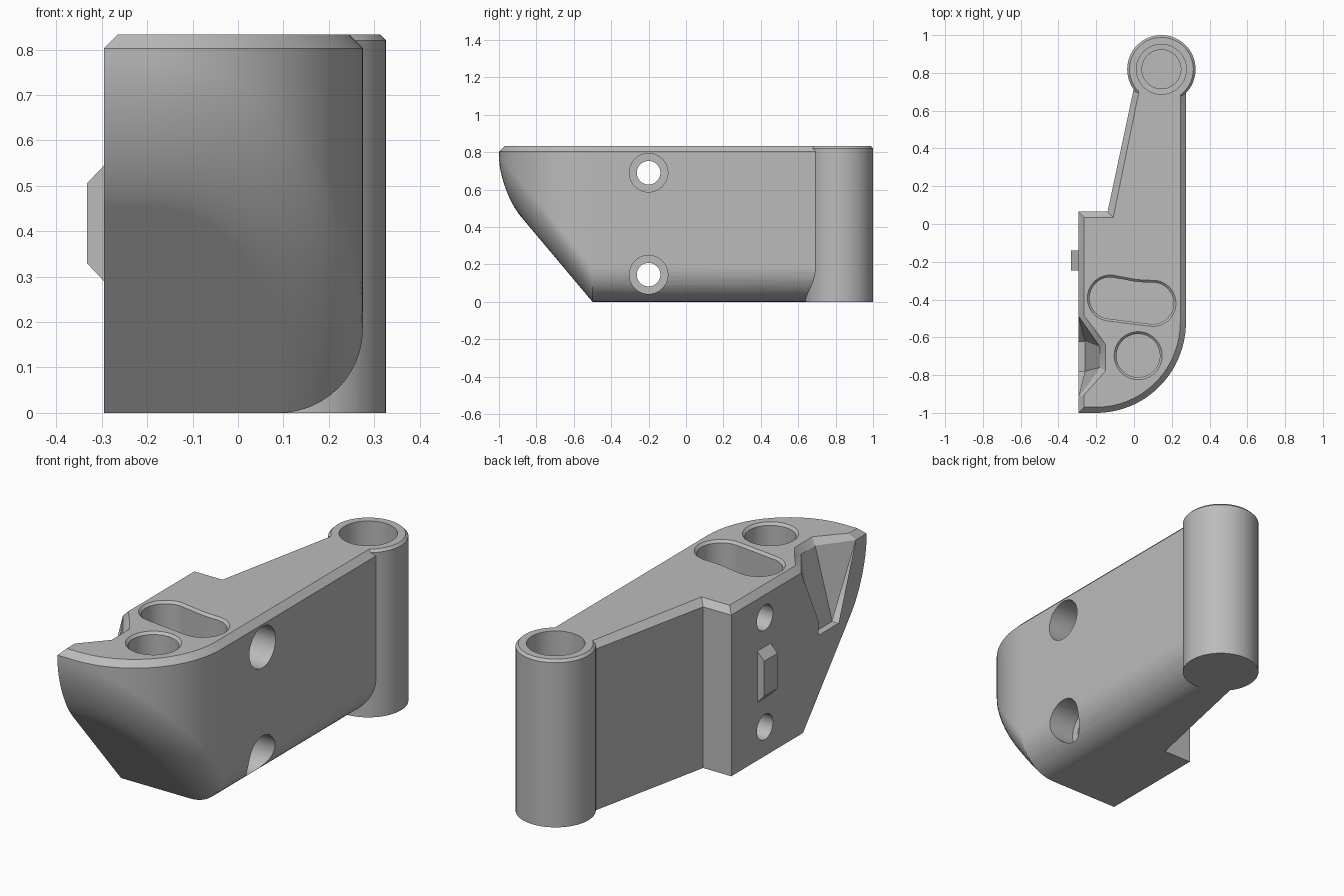
import bpy, bmesh
from math import sin, cos, pi, sqrt
from mathutils import Vector

cube = bpy.data.objects.get("Cube")
if cube:
    bpy.data.objects.remove(cube)

TOP, EDGE = 0.833, 0.03          # overall height, top chamfer
WALL = TOP - EDGE
LEFT, RIGHT, BACK = -0.295, 0.275, 0.065
CREASE, SLOPE, ROUND = -0.5, 1.19, 0.185

grey = bpy.data.materials.new("satin_grey")
grey.use_nodes = True
grey.diffuse_color = (0.5, 0.5, 0.5, 1)
grey.node_tree.nodes["Principled BSDF"].inputs["Base Color"].default_value = (0.5, 0.5, 0.5, 1)


def finish(bm, name):
    bmesh.ops.recalc_face_normals(bm, faces=bm.faces)
    mesh = bpy.data.meshes.new(name)
    bm.to_mesh(mesh)
    bm.free()
    ob = bpy.data.objects.new(name, mesh)
    bpy.context.collection.objects.link(ob)
    mesh.materials.append(grey)
    return ob


def loft(name, rings):
    """Solid skinned through rings of equal length."""
    bm = bmesh.new()
    loops = [[bm.verts.new(p) for p in ring] for ring in rings]
    n = len(loops[0])
    for a, b in zip(loops, loops[1:]):
        for i in range(n):
            j = (i + 1) % n
            bm.faces.new((a[i], a[j], b[j], b[i]))
    bm.faces.new(loops[0])
    bm.faces.new(loops[-1])
    return finish(bm, name)


def circle(x, y, r, z, n=64):
    return [(x + r * cos(2 * pi * i / n), y + r * sin(2 * pi * i / n), z) for i in range(n)]


def cross_circle(x, y, z, r, n=48):
    return [(x, y + r * cos(2 * pi * i / n), z + r * sin(2 * pi * i / n)) for i in range(n)]


def combine(target, tool, operation):
    mod = target.modifiers.new(tool.name, 'BOOLEAN')
    mod.operation, mod.solver, mod.object = operation, 'EXACT', tool
    bpy.context.view_layer.objects.active = target
    bpy.ops.object.modifier_apply(modifier=mod.name)
    bpy.data.objects.remove(tool)


# Body: columns run from the front left corner round the nose and along the right wall
def make_body(steps=24, fillet=12, end=0.75):
    bm = bmesh.new()
    V = bm.verts.new
    plan = [((LEFT, -1), (0, 1))]
    for k in range(steps + 1):
        a = pi / 2 * k / steps
        plan.append(((-0.2 + 0.475 * sin(a), -0.52 - 0.48 * cos(a)), (-sin(a), cos(a))))
    plan += [((RIGHT, CREASE), (-1, 0)), ((RIGHT, end), (-1, 0))]
    cols = []
    for i, ((x, y), (nx, ny)) in enumerate(plan):
        rise = -SLOPE if y < CREASE else 0
        corner = Vector((x, y, max(0, SLOPE * (CREASE - y))))
        inward = Vector((nx, ny, rise * ny)).normalized() * ROUND
        up = Vector((0, 0, ROUND))
        col = []
        for k in range(fillet + 1):
            t = pi / 2 * (1 - k / fillet)
            col.append(V(corner + up * (1 - sin(t)) + inward * (1 - cos(t))))
        col.append(V((x, y, WALL)))
        col.append(V((x + EDGE * nx + (EDGE if i == 0 else 0), y + EDGE * ny, TOP)))
        cols.append(col)
    for a, b in zip(cols, cols[1:]):
        for k in range(len(a) - 1):
            bm.faces.new((a[k], b[k], b[k + 1], a[k + 1]))
    # Sharp-edged columns: neck end, step, back left corner
    back = []
    for (x, y), dy in (((0.006, end), 0), ((-0.14, BACK), -EDGE), ((LEFT, BACK), -EDGE)):
        back.append([V((x, y, 0)), V((x, y, WALL)), V((x + EDGE, y + dy, TOP))])
    for a, b in zip(back, back[1:]):
        for k in range(2):
            bm.faces.new((a[k], b[k], b[k + 1], a[k + 1]))
    crease = V((LEFT, CREASE, 0))
    first, last = cols[0], cols[-1]
    bm.faces.new(last + back[0][::-1])                                     # neck end
    bm.faces.new(first[:-1] + [back[2][1], back[2][0], crease])            # left wall
    bm.faces.new((first[-2], first[-1], back[2][2], back[2][1]))           # left chamfer
    bm.faces.new([c[-1] for c in cols] + [b[2] for b in back])             # top
    bm.faces.new([c[0] for c in cols[:-1]] + [crease])                     # sloped underside
    bm.faces.new([c[0] for c in cols[-2:]] + [b[0] for b in back] + [crease])  # bottom
    return finish(bm, "bracket_body")


body = make_body()

# Hinge barrel with a stepped blind bore
HX, HY = 0.145, 0.819
combine(body, loft("hinge_barrel", [circle(HX, HY, 0.181, 0), circle(HX, HY, 0.181, TOP - 0.0125),
                                    circle(HX, HY, 0.169, TOP)]), 'UNION')
combine(body, loft("hinge_bore", [circle(HX, HY, r, z) for r, z in
                                  ((0.103, 0.1), (0.103, 0.3), (0.132, 0.301), (0.132, 0.9))]), 'DIFFERENCE')

# Round pocket in the top with a chamfered rim
combine(body, loft("round_pocket", [circle(0.022, -0.697, r, z) for r, z in
                                    ((0.115, 0.5), (0.115, TOP - 0.012), (0.137, TOP + 0.01))]), 'DIFFERENCE')


# Kidney pocket: two lobes with a dished back edge
def kidney(z, grow):
    pts = []
    for cx, cy, start, stop in ((-0.125, -0.392, 72, 262), (0.1, -0.42, 262, 446)):
        for k in range(25):
            a = (start + (stop - start) * k / 24) * pi / 180
            r = 0.11 + grow
            pts.append((cx + r * cos(a), cy + r * sin(a), z))
    for x, y in ((0.05, -0.309), (0.0, -0.304), (-0.05, -0.294)):
        pts.append((x, y + grow, z))
    return pts


combine(body, loft("kidney_pocket", [kidney(0.3, 0), kidney(TOP - 0.012, 0),
                                     kidney(TOP + 0.01, 0.022)]), 'DIFFERENCE')

# Tapered scoop in the left wall
scoop = []
for z, inner, (b0, b1), (f1, f0) in ((0.44, -0.26, (-0.62, -0.62), (-0.78, -0.78)),
                                     (WALL, -0.18, (-0.45, -0.65), (-0.76, -0.95)),
                                     (TOP + 0.01, -0.142, (-0.4, -0.632), (-0.785, -0.985))):
    scoop.append([(-0.32, b0, z), (inner, b1, z), (inner, f1, z), (-0.32, f0, z)])
combine(body, loft("side_scoop", scoop), 'DIFFERENCE')

# Counterbored screw holes through the side
for z in (0.145, 0.69):
    combine(body, loft("screw_hole", [cross_circle(x, -0.2, z, r) for x, r in
                                      ((-0.4, 0.063), (0.13, 0.063), (0.1301, 0.103), (0.4, 0.103))]), 'DIFFERENCE')

# Locating peg on the left wall
peg = loft("locating_peg", [[(x, y, z) for y, z in ((-0.245, lo), (-0.14, lo), (-0.14, hi), (-0.245, hi))]
                            for x, lo, hi in ((-0.29, 0.288, 0.547), (LEFT, 0.29, 0.545), (-0.333, 0.33, 0.505))])

# Smooth shading with crisp edges
bpy.ops.object.select_all(action='DESELECT')
body.select_set(True)
bpy.context.view_layer.objects.active = body
bpy.ops.object.shade_smooth_by_angle(angle=0.45)
normals = body.modifiers.new("weighted_normals", 'WEIGHTED_NORMAL')
normals.keep_sharp = True
